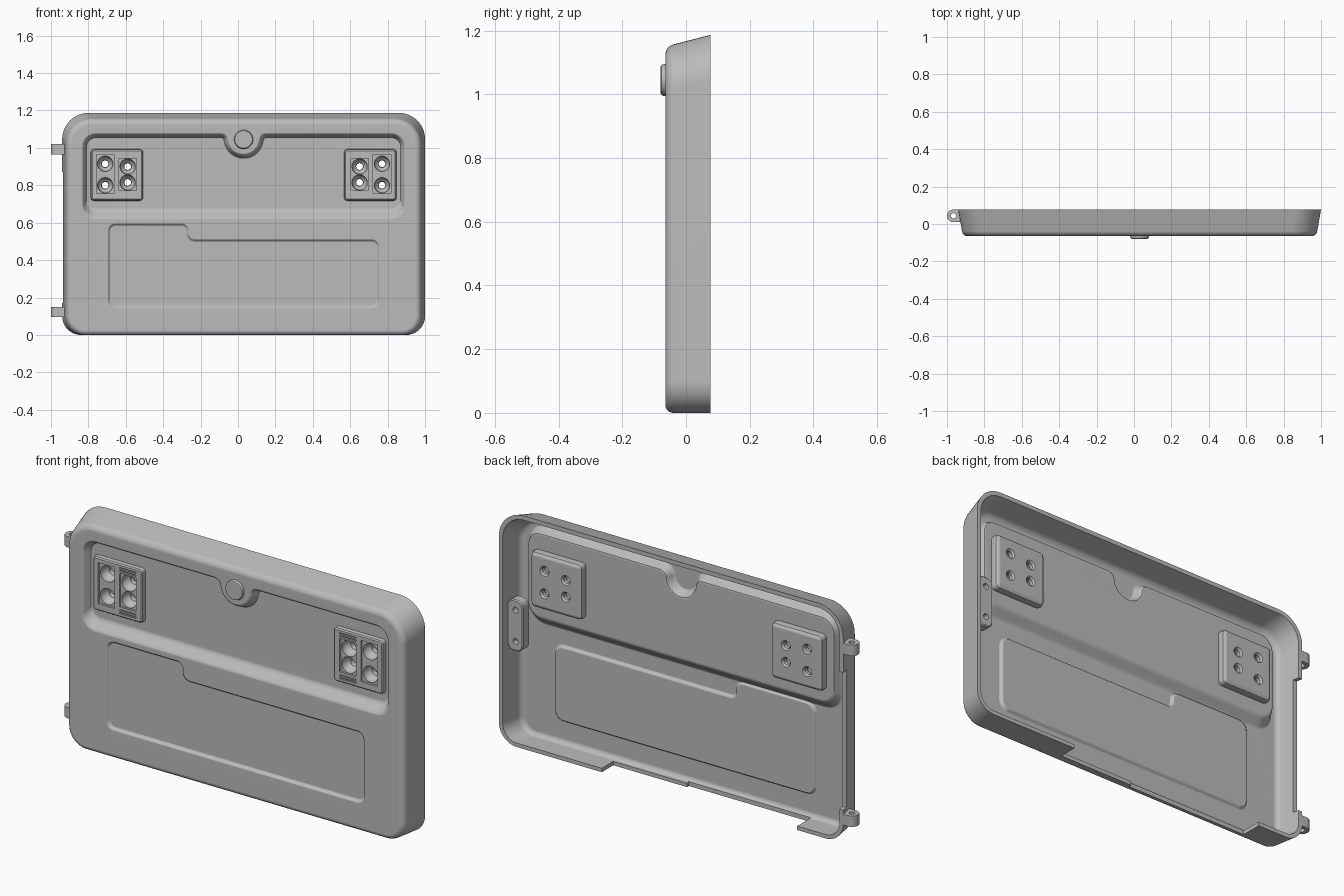
import bpy, bmesh, math
from mathutils import Vector, Matrix

if "Cube" in bpy.data.objects:
    bpy.data.objects.remove(bpy.data.objects["Cube"], do_unlink=True)

MID, FRONT, BACK, SKIN = 0.03, -0.065, 0.077, 0.02

grey = bpy.data.materials.new("plain grey")
grey.use_nodes = True
colour = (0.5, 0.5, 0.5, 1)
grey.diffuse_color = colour
grey.node_tree.nodes["Principled BSDF"].inputs["Base Color"].default_value = colour


def outline(corners, inset=0.0, seg=8):
    """Rounded, offset polygon from counter-clockwise (a, b, radius) corners."""
    pts, n = [], len(corners)
    for i in range(n):
        p = Vector(corners[i][:2])
        d1 = (p - Vector(corners[i - 1][:2])).normalized()
        d2 = (Vector(corners[(i + 1) % n][:2]) - p).normalized()
        n1, n2 = Vector((-d1.y, d1.x)), Vector((-d2.y, d2.x))
        p = p + (n1 + n2) / (1 + n1.dot(n2)) * inset
        turn = math.atan2(d1.x * d2.y - d1.y * d2.x, d1.dot(d2))
        sign = 1 if turn > 0 else -1
        r = max(corners[i][2] - sign * inset, 0.002)
        start = p - d1 * r * math.tan(abs(turn) / 2)
        centre = start + n1 * sign * r
        for k in range(seg + 1):
            pts.append(centre + Matrix.Rotation(turn * k / seg, 2) @ (start - centre))
    return pts


def rect(x0, x1, z0, z1, r):
    return [(x0, z0, r), (x1, z0, r), (x1, z1, r), (x0, z1, r)]


def loft(name, layers, axis="y"):
    """Closed solid through (height, points) layers."""
    bm = bmesh.new()
    rings = []
    for h, pts in layers:
        rings.append([bm.verts.new((p.x, h, p.y) if axis == "y" else (p.x, p.y, h)) for p in pts])
    for a, b in zip(rings, rings[1:]):
        for i in range(len(a)):
            j = (i + 1) % len(a)
            bm.faces.new((a[i], a[j], b[j], b[i]))
    bm.faces.new(rings[0])
    bm.faces.new(rings[-1])
    bmesh.ops.recalc_face_normals(bm, faces=bm.faces)
    mesh = bpy.data.meshes.new(name)
    bm.to_mesh(mesh)
    bm.free()
    mesh.materials.append(grey)
    ob = bpy.data.objects.new(name, mesh)
    bpy.context.collection.objects.link(ob)
    return ob


def box(x0, x1, y0, y1, z0, z1, r=0.002):
    pts = outline(rect(x0, x1, z0, z1, r), seg=3)
    return loft("cutter", [(y0, pts), (y1, pts)])


def turned(name, x, z, profile):
    """Round solid along y from (y, radius) pairs."""
    ring = [Vector((math.cos(a * math.tau / 32), math.sin(a * math.tau / 32))) for a in range(32)]
    return loft(name, [(y, [Vector((x, z)) + p * r for p in ring]) for y, r in profile])


def cut(target, cutter):
    mod = target.modifiers.new("cut", "BOOLEAN")
    mod.operation, mod.solver, mod.object = "DIFFERENCE", "EXACT", cutter
    bpy.context.view_layer.objects.active = target
    bpy.ops.object.modifier_apply(modifier=mod.name)
    bpy.data.objects.remove(cutter, do_unlink=True)


def finish(ob):
    bpy.ops.object.select_all(action="DESELECT")
    ob.select_set(True)
    bpy.context.view_layer.objects.active = ob
    bpy.ops.object.shade_smooth_by_angle(angle=math.radians(35))
    ob.modifiers.new("normals", "WEIGHTED_NORMAL").keep_sharp = True


def body(y, inset):
    t = (y - FRONT) / (BACK - FRONT)
    x0, x1, z1 = -0.915 - 0.025 * t, 0.975 + 0.025 * t, 1.15 + 0.037 * t
    return outline([(x0, 0, 0.1), (x1, 0, 0.1), (x1, z1, 0.14), (x0, z1, 0.14)], inset, 12)


def body_layers(skin, back):
    rows = []
    for k in range(7):
        a = k / 6 * math.pi / 2
        y, edge = FRONT + 0.025 * (1 - math.sin(a)), 0.025 * (1 - math.cos(a))
        rows.insert(0, (y + skin, body(y, edge + skin)))
    rows = rows[::-1] if rows[0][0] > rows[-1][0] else rows
    return rows + [(back, body(back, skin))]


# upper recess with a rounded notch around the button
def upper(lift):
    lo, hi, w, top, dip = MID - 0.86, MID + 0.86, 0.085, 1.075, 0.965
    return [(lo, 0.625 + lift, 0.07), (hi, 0.625 + lift, 0.07), (hi, top, 0.07),
            (MID + w, top, 0.035), (MID + w, dip, 0.084), (MID - w, dip, 0.084),
            (MID - w, top, 0.035), (lo, top, 0.07)]


def upper_solid(skin):
    rows = [(-0.1, -0.008, 0), (FRONT, -0.008, 0), (-0.062, -0.001, 0), (-0.056, 0.005, 0.004),
            (-0.032, 0.015, 0.016), (-0.024, 0.02, 0.022), (-0.021, 0.028, 0.026)]
    return loft("recess", [(y + skin, outline(upper(b), i - skin)) for y, i, b in rows])


# shallow lower recess with a stepped top edge
lower = [(-0.695, 0.145, 0.04), (0.755, 0.145, 0.04), (0.755, 0.51, 0.04),
         (-0.265, 0.51, 0.035), (-0.265, 0.595, 0.035), (-0.695, 0.595, 0.04)]


def lower_solid(skin):
    rows = [(-0.1, -0.003), (FRONT, -0.003), (-0.062, 0.002), (-0.053, 0.008), (-0.05, 0.014)]
    return loft("recess", [(y + skin, outline(lower, i - skin * 0.6)) for y, i in rows])


# hollow shell
shell = loft("panel_shell", body_layers(0, BACK))
cavity = loft("cavity", body_layers(SKIN, BACK + 0.05))
for solid in (upper_solid, lower_solid):
    cut(cavity, solid(SKIN))
cut(shell, cavity)
for solid in (upper_solid, lower_solid):
    cut(shell, solid(0))

# lowered rim along the bottom and hinge side
cut(shell, box(0.0, 0.42, -0.015, 0.2, -0.1, 0.04))
cut(shell, box(-0.68, 0.005, -0.03, 0.2, -0.1, 0.04))
cut(shell, box(-1.1, -0.88, 0.045, 0.2, 0.17, 0.87))

# socket blocks
for side, name in ((-1, "right_socket_block"), (1, "left_socket_block")):
    def span(d0, d1):
        return sorted((MID + side * d0, MID + side * d1))

    x0, x1 = span(0.54, 0.815)
    cut(shell, box(x0 + 0.015, x1 - 0.015, -0.1, 0.1, 0.735, 0.975))
    plate = rect(x0, x1, 0.72, 0.99, 0.015)
    rows = [(-0.045, 0.006), (-0.04, 0), (0.015, -0.008), (0.03, -0.003), (0.037, 0.007), (0.039, 0.014)]
    block = loft(name, [(y, outline(plate, i)) for y, i in rows])
    for d, z0, z1, heights in ((0.74, 0.755, 0.965, (0.80, 0.915)), (0.62, 0.772, 0.943, (0.815, 0.90))):
        cut(block, box(*span(d - 0.047, d + 0.047), -0.1, -0.034, z0, z1))
        for z in heights:
            bowl = [(-0.1, 0.041)] + [(-0.03 + 0.042 * math.sin(a), 0.041 * math.cos(a))
                                      for a in (k * 0.15 for k in range(8))]
            cut(block, turned("bowl", MID + side * d, z, bowl + [(0.02, 0.018), (0.03, 0.018), (0.06, 0.042)]))
    for base in (0.737, 0.951):
        for k in range(2):
            z = base + k * 0.014
            cut(block, box(*span(0.573, 0.667), -0.1, -0.037, z, z + 0.007))
    finish(block)
finish(shell)

# round button
finish(turned("button", MID, 1.045, [(-0.055, 0.052), (-0.07, 0.05), (-0.077, 0.047), (-0.08, 0.041)]))

# hinge lugs
for z, name in ((0.965, "upper_hinge"), (0.095, "lower_hinge")):
    tab = outline([(-1, 0.01, 0.034), (-0.918, 0.01, 0.003), (-0.918, 0.077, 0.003), (-1, 0.077, 0.033)])
    hinge = loft(name, [(z, tab), (z + 0.055, tab)], "z")
    pin = [Vector((-0.965 + 0.014 * math.cos(a), 0.044 + 0.014 * math.sin(a)))
           for a in (k * math.tau / 20 for k in range(20))]
    cut(hinge, loft("pin_hole", [(z - 0.1, pin), (z + 0.2, pin)], "z"))
    finish(hinge)

# latch bracket inside the free edge
bracket = rect(0.885, 0.972, 0.47, 0.73, 0.035)
latch = loft("latch_bracket", [(y, outline(bracket, i)) for y, i in ((0.0, 0), (0.045, 0), (0.05, 0.005))])
for z in (0.52, 0.68):
    cut(latch, turned("screw_hole", 0.925, z, [(0.02, 0.015), (0.1, 0.015)]))
finish(latch)
